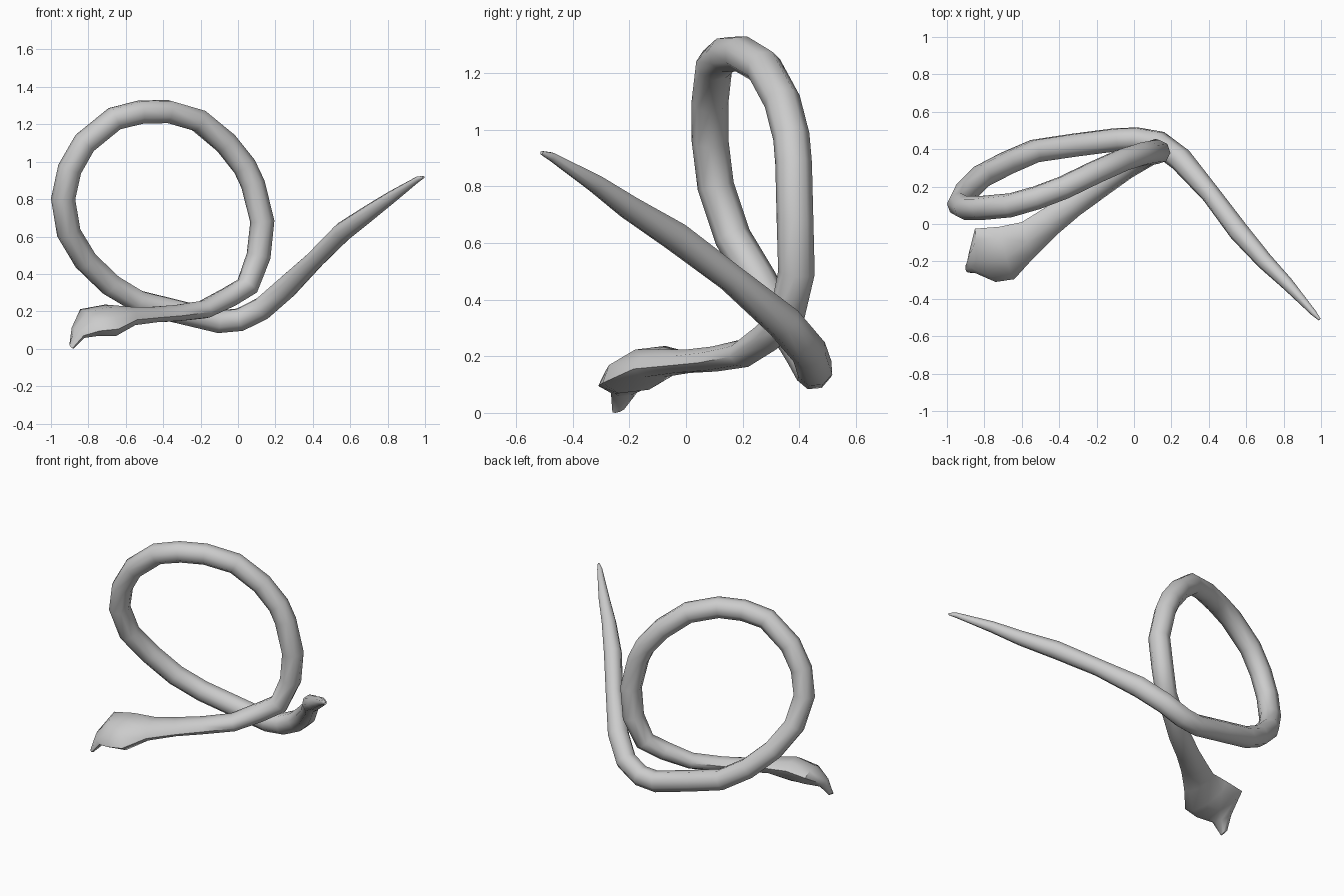
import bpy, bmesh, math
from mathutils import Vector

if "Cube" in bpy.data.objects:
    bpy.data.objects.remove(bpy.data.objects["Cube"])

SIDES = 8

# Head sections from snout backwards: left edge point, right edge point, half thickness
head = [
    ((-.895, -.215, .03), (-.885, -.26, .012), .014),
    ((-.885, -.165, .11), (-.825, -.265, .08), .035),
    ((-.85, -.025, .195), (-.74, -.31, .105), .062),
    ((-.72, -.015, .21), (-.64, -.295, .115), .075),
    ((-.60, .01, .205), (-.54, -.185, .165), .05),
]
# Body stations down to the tail tip: x, y, z, half width, half height
neck = [
    (-.46, .005, .192, .08, .042),
    (-.33, .10, .20, .068, .045),
    (-.18, .205, .22, .065, .05),
    (-.05, .295, .285, .062, .058),
    (.05, .355, .345, .063, .062),
]
loop = [
    (.11, .39, .505), (.13, .385, .69), (.08, .38, .89), (.035, .372, .985),
    (-.065, .34, 1.11), (-.21, .275, 1.23), (-.375, .195, 1.278),
    (-.52, .14, 1.275), (-.66, .10, 1.24), (-.82, .085, 1.11),
    (-.90, .085, .97), (-.935, .105, .81), (-.905, .165, .63),
    (-.815, .255, .48), (-.68, .325, .35), (-.53, .39, .26),
    (-.33, .42, .21), (-.10, .45, .155), (.01, .455, .165),
    (.13, .435, .225), (.25, .345, .33),
]
tail = [
    (.41, .16, .485, .052, .052),
    (.56, -.04, .635, .055, .055),
    (.70, -.20, .735, .045, .045),
    (.82, -.32, .82, .034, .034),
    (.96, -.475, .915, .016, .016),
    (.992, -.51, .928, .007, .007),
]
body = neck + [p + (.065, .065) for p in loop] + tail
edges = [(Vector(l), Vector(r), h) for l, r, h in head]
pts = [(l + r) / 2 for l, r, h in edges] + [Vector(s[:3]) for s in body]

bm = bmesh.new()
rings = []
for i, p in enumerate(pts):
    t = (pts[min(i + 1, len(pts) - 1)] - pts[max(i - 1, 0)]).normalized()
    if i < len(edges):          # head: section follows the two cheek points
        l, r, h = edges[i]
        side, w = (l - r).normalized(), (l - r).length / 2
    else:                       # body: section carried along the path
        w, h = body[i - len(edges)][3:]
        side = (side - t * side.dot(t)).normalized()
    up = t.cross(side).normalized()
    ring = []
    for k in range(SIDES):
        a = 2 * math.pi * k / SIDES
        ring.append(bm.verts.new(p + side * w * math.cos(a) + up * h * math.sin(a)))
    rings.append(ring)

# Skin between neighbouring rings, cap both ends
for a, b in zip(rings, rings[1:]):
    for k in range(SIDES):
        j = (k + 1) % SIDES
        bm.faces.new((a[k], a[j], b[j], b[k]))
bm.faces.new(rings[0])
bm.faces.new(rings[-1])
bmesh.ops.recalc_face_normals(bm, faces=bm.faces)
low = min(v.co.z for v in bm.verts)
bmesh.ops.translate(bm, verts=bm.verts, vec=(0, 0, -low))

mesh = bpy.data.meshes.new("snake_body")
bm.to_mesh(mesh)
bm.free()
snake = bpy.data.objects.new("snake_body", mesh)
bpy.context.collection.objects.link(snake)
bpy.context.view_layer.objects.active = snake
snake.select_set(True)
bpy.ops.object.shade_smooth_by_angle(angle=math.radians(60))
